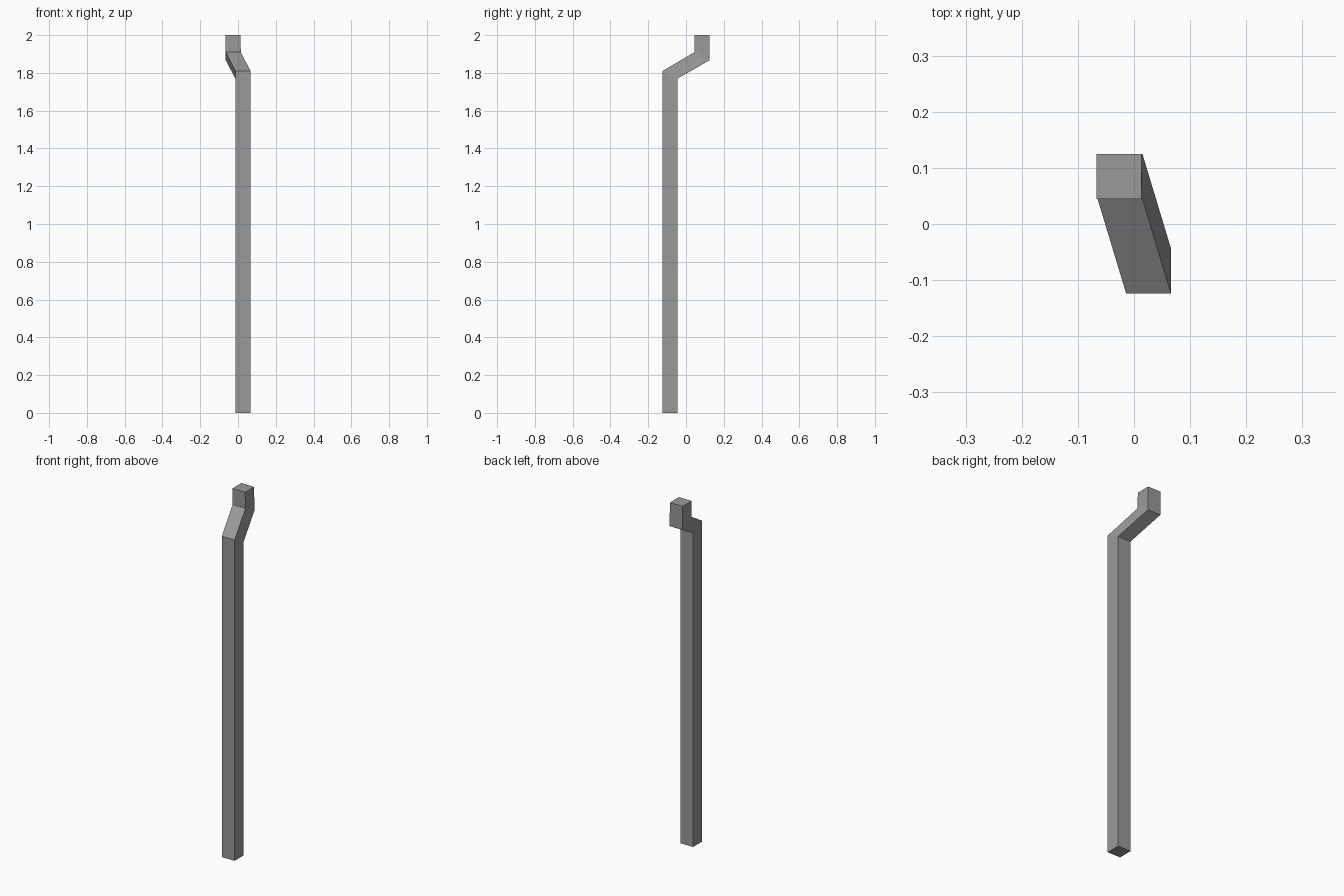
import bpy
import bmesh

cube = bpy.data.objects.get("Cube")
if cube:
    bpy.data.objects.remove(cube, do_unlink=True)

# Plain grey metal
grey = bpy.data.materials.new("grey metal")
grey.use_nodes = True
colour = (0.32, 0.32, 0.32, 1)
grey.diffuse_color = colour
grey.node_tree.nodes["Principled BSDF"].inputs["Base Color"].default_value = colour

WIDTH = 0.08


def ring(bm, x, y, z_front, z_back):
    """Square cross-section with its left-front corner at x, y; tilted along y at a bend."""
    corners = [(x, y, z_front), (x + WIDTH, y, z_front),
               (x + WIDTH, y + WIDTH, z_back), (x, y + WIDTH, z_back)]
    return [bm.verts.new(c) for c in corners]


# Cranked bar: long shaft, slanted offset, short upright end
bm = bmesh.new()
rings = [ring(bm, -0.014, -0.124, 0, 0),
         ring(bm, -0.014, -0.124, 1.81, 1.77),
         ring(bm, -0.065, 0.045, 1.91, 1.867),
         ring(bm, -0.067, 0.045, 2, 2)]
for low, high in zip(rings, rings[1:]):
    for i in range(4):
        j = (i + 1) % 4
        bm.faces.new((low[i], low[j], high[j], high[i]))
bm.faces.new(rings[0][::-1])
bm.faces.new(rings[-1])
bmesh.ops.recalc_face_normals(bm, faces=bm.faces)

mesh = bpy.data.meshes.new("cranked_bar")
bm.to_mesh(mesh)
bm.free()
mesh.materials.append(grey)
bar = bpy.data.objects.new("cranked_bar", mesh)
bpy.context.collection.objects.link(bar)
